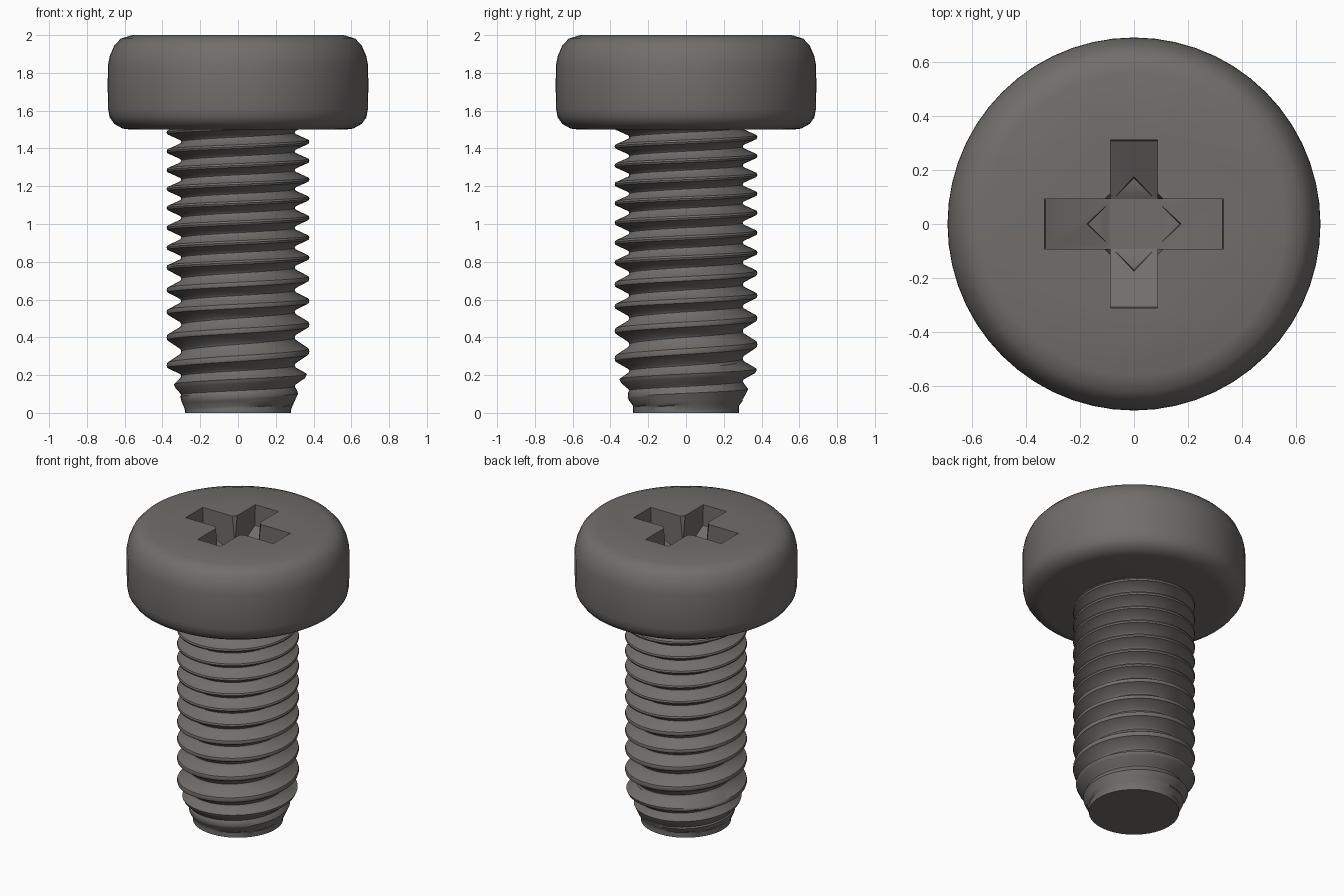
import bpy, bmesh, math
from mathutils import Matrix

if "Cube" in bpy.data.objects:
    bpy.data.objects.remove(bpy.data.objects["Cube"])

steel = bpy.data.materials.new("dark_grey_steel")
steel.diffuse_color = (0.165, 0.155, 0.145, 1)
steel.use_nodes = True
steel.node_tree.nodes["Principled BSDF"].inputs["Base Color"].default_value = steel.diffuse_color


def make_object(name, bm, sharp=None):
    bmesh.ops.recalc_face_normals(bm, faces=bm.faces[:])
    mesh = bpy.data.meshes.new(name)
    bm.to_mesh(mesh)
    bm.free()
    obj = bpy.data.objects.new(name, mesh)
    bpy.context.collection.objects.link(obj)
    mesh.materials.append(steel)
    if sharp:
        smooth(obj, sharp)
    return obj


def smooth(obj, degrees):
    bpy.ops.object.select_all(action='DESELECT')
    bpy.context.view_layer.objects.active = obj
    obj.select_set(True)
    bpy.ops.object.shade_smooth_by_angle(angle=math.radians(degrees))


# Pan head: lathed profile with rounded rims
SIDES = 56
profile = [(0.57, 1.5), (0.61, 1.505), (0.655, 1.53), (0.68, 1.565), (0.688, 1.61),
           (0.69, 1.72), (0.689, 1.84), (0.679, 1.89), (0.655, 1.945), (0.62, 1.982), (0.56, 2.0)]
bm = bmesh.new()
rings = [[bm.verts.new((r * math.cos(2 * math.pi * k / SIDES), r * math.sin(2 * math.pi * k / SIDES), z))
          for k in range(SIDES)] for r, z in profile]
for a, b in zip(rings, rings[1:]):
    for k in range(SIDES):
        j = (k + 1) % SIDES
        bm.faces.new((a[k], a[j], b[j], b[k]))
bm.faces.new(rings[0])
bm.faces.new(rings[-1])
head = make_object("head", bm)


# Cross recess: two slots with floors sloping to the middle, plus a corner relief
def slot(name, half_len, half_width, turn):
    pts = [(-half_len, 2.1), (-half_len + 0.005, 1.86), (-0.09, 1.74),
           (0.09, 1.74), (half_len - 0.005, 1.86), (half_len, 2.1)]
    bm = bmesh.new()
    face = bm.faces.new([bm.verts.new((x, -half_width, z)) for x, z in pts])
    out = bmesh.ops.extrude_face_region(bm, geom=[face])
    bmesh.ops.translate(bm, vec=(0, 2 * half_width, 0),
                        verts=[v for v in out["geom"] if isinstance(v, bmesh.types.BMVert)])
    bmesh.ops.rotate(bm, matrix=Matrix.Rotation(turn, 3, 'Z'), verts=bm.verts[:])
    return make_object(name, bm)


cutters = [slot("slot_cutter_x", 0.333, 0.092, 0), slot("slot_cutter_y", 0.313, 0.087, math.pi / 2)]
bm = bmesh.new()
bmesh.ops.create_cone(bm, cap_ends=True, segments=4, radius1=0.17, radius2=0.213, depth=0.35,
                      matrix=Matrix.Translation((0, 0, 1.921)))
cutters.append(make_object("corner_cutter", bm))
for cutter in cutters:
    cutter.hide_render = True
    mod = head.modifiers.new("recess", 'BOOLEAN')
    mod.operation = 'DIFFERENCE'
    mod.solver = 'EXACT'
    mod.object = cutter
    bpy.context.view_layer.objects.active = head
    bpy.ops.object.modifier_apply(modifier=mod.name)
for cutter in cutters:
    bpy.data.objects.remove(cutter, do_unlink=True)
smooth(head, 35)

# Threaded shank: right-handed helix whose pitch tightens toward the head
CRESTS = [-0.16, -0.04, 0.05, 0.14, 0.25, 0.40, 0.535, 0.65, 0.77, 0.875,
          0.98, 1.085, 1.185, 1.285, 1.385, 1.485, 1.585, 1.685]
STEPS = [(0.0, 0.378), (0.1, 0.374), (0.4, 0.306), (0.5, 0.3), (0.6, 0.306), (0.9, 0.374)]
COLS = 48


def crest_height(u):
    i = max(0, min(int(u), len(CRESTS) - 2))
    return CRESTS[i] + (u - i) * (CRESTS[i + 1] - CRESTS[i])


def thread_point(u, r, angle):
    z = min(crest_height(u), 1.56)
    limit = 0.28 if z <= 0.04 else 0.29 + 0.45 * (z - 0.04)   # tapered tip
    r = 0.28 if z <= 0 else (0.3 if z >= 1.56 else min(r, limit))
    return (r * math.cos(angle), r * math.sin(angle), max(z, 0))


bm = bmesh.new()
rows = []
for turn in range(0, len(CRESTS) - 2):
    for frac, r in STEPS:
        rows.append([bm.verts.new(thread_point(turn + frac + c / COLS, r, math.pi + 2 * math.pi * c / COLS))
                     for c in range(COLS + 1)])
for a, b in zip(rows, rows[1:]):
    for c in range(COLS):
        bm.faces.new((a[c], a[c + 1], b[c + 1], b[c]))
bmesh.ops.remove_doubles(bm, verts=bm.verts[:], dist=0.0005)
bmesh.ops.holes_fill(bm, edges=[e for e in bm.edges if e.is_boundary], sides=0)
make_object("threaded_shank", bm, 40)
